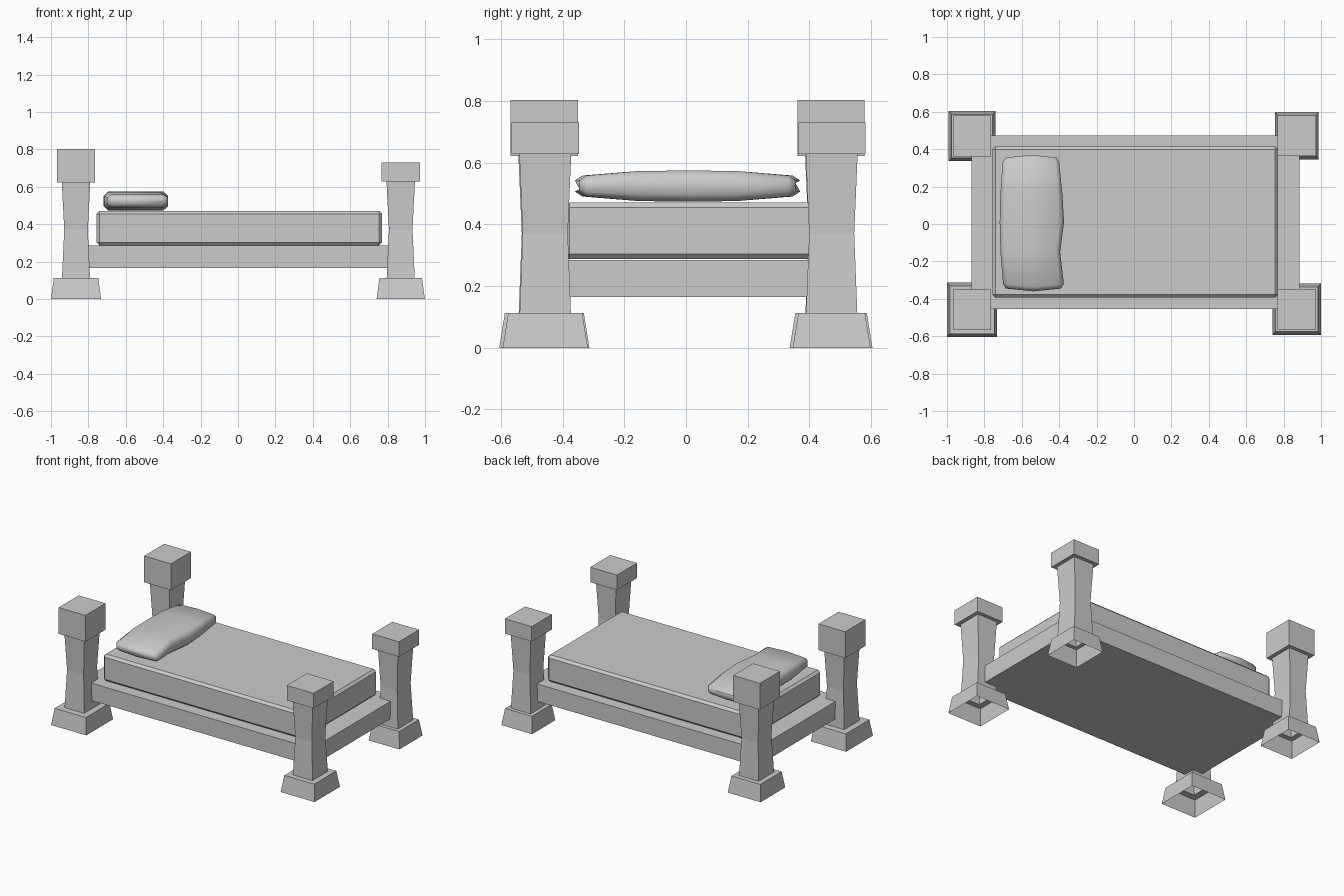
import bpy, bmesh
from mathutils import Vector

if "Cube" in bpy.data.objects:
    bpy.data.objects.remove(bpy.data.objects["Cube"])


def finish(bm, name):
    bmesh.ops.recalc_face_normals(bm, faces=bm.faces)
    me = bpy.data.meshes.new(name)
    bm.to_mesh(me)
    bm.free()
    ob = bpy.data.objects.new(name, me)
    bpy.context.collection.objects.link(ob)
    return ob


def loft(bm, rings, cap_start=False, cap_end=False):
    loops = [[bm.verts.new(p) for p in r] for r in rings]
    for a, b in zip(loops, loops[1:]):
        n = len(a)
        for i in range(n):
            bm.faces.new((a[i], a[(i + 1) % n], b[(i + 1) % n], b[i]))
    if cap_start:
        bm.faces.new(loops[0][::-1])
    if cap_end:
        bm.faces.new(loops[-1])
    return loops


def box(name, lo, hi, bevel=0):
    bm = bmesh.new()
    bmesh.ops.create_cube(bm, size=1)
    lo, hi = Vector(lo), Vector(hi)
    for v in bm.verts:
        v.co = (lo + hi) / 2 + v.co * (hi - lo)
    if bevel:
        bmesh.ops.bevel(bm, geom=bm.edges[:], offset=bevel, segments=1,
                        affect='EDGES', profile=0.5)
    return finish(bm, name)


# Square post: hollow flared foot, waisted shaft, block cap
def post(name, cx, cy, base, cap_z, top_z):
    bx, by = base
    profile = [(bx, by, 0.0), (bx - 0.015, by - 0.018, 0.112),
               (0.075, 0.083, 0.112), (0.063, 0.073, 0.37),
               (0.076, 0.084, cap_z), (0.102, 0.109, cap_z),
               (0.102, 0.109, top_z)]
    rings = [[(cx + sx * hx, cy + sy * hy, z)
              for sx, sy in ((-1, -1), (1, -1), (1, 1), (-1, 1))]
             for hx, hy, z in profile]
    bm = bmesh.new()
    loft(bm, rings, cap_end=True)
    return finish(bm, name)


post("head_post_front", -0.866, -0.459, (0.134, 0.146), 0.622, 0.803)
post("head_post_back", -0.866, 0.470, (0.125, 0.134), 0.622, 0.803)
post("foot_post_front", 0.870, -0.456, (0.129, 0.138), 0.627, 0.73)
post("foot_post_back", 0.870, 0.472, (0.117, 0.126), 0.627, 0.73)

# Frame and mattress
box("bed_frame", (-0.87, -0.455, 0.165), (0.885, 0.473, 0.285))
box("mattress", (-0.757, -0.393, 0.287), (0.77, 0.415, 0.471), 0.016)

# Pillow: chamfered sections lofted along y, with bowed ends
section = [(-1, -.55), (-.86, -1), (0, -1), (.86, -1), (1, -.55),
           (1, .55), (.86, 1), (0, 1), (-.86, 1), (-1, .55)]
# y, x min, x max, half height, bow
stations = [(-0.345, -0.685, -0.39, 0.018, -0.015),
            (-0.32, -0.70, -0.375, 0.034, -0.015),
            (-0.15, -0.714, -0.395, 0.049, 0),
            (0.01, -0.718, -0.374, 0.050, 0),
            (0.16, -0.714, -0.383, 0.049, 0),
            (0.33, -0.703, -0.40, 0.034, 0.015),
            (0.355, -0.685, -0.415, 0.018, 0.015)]
rings = [[((x0 + x1) / 2 + u * (x1 - x0) / 2, y + bow * (1 - abs(u)),
           0.524 + w * h) for u, w in section]
         for y, x0, x1, h, bow in stations]
bm = bmesh.new()
loft(bm, rings, True, True)
for f in bm.faces:
    f.smooth = True
finish(bm, "pillow")
